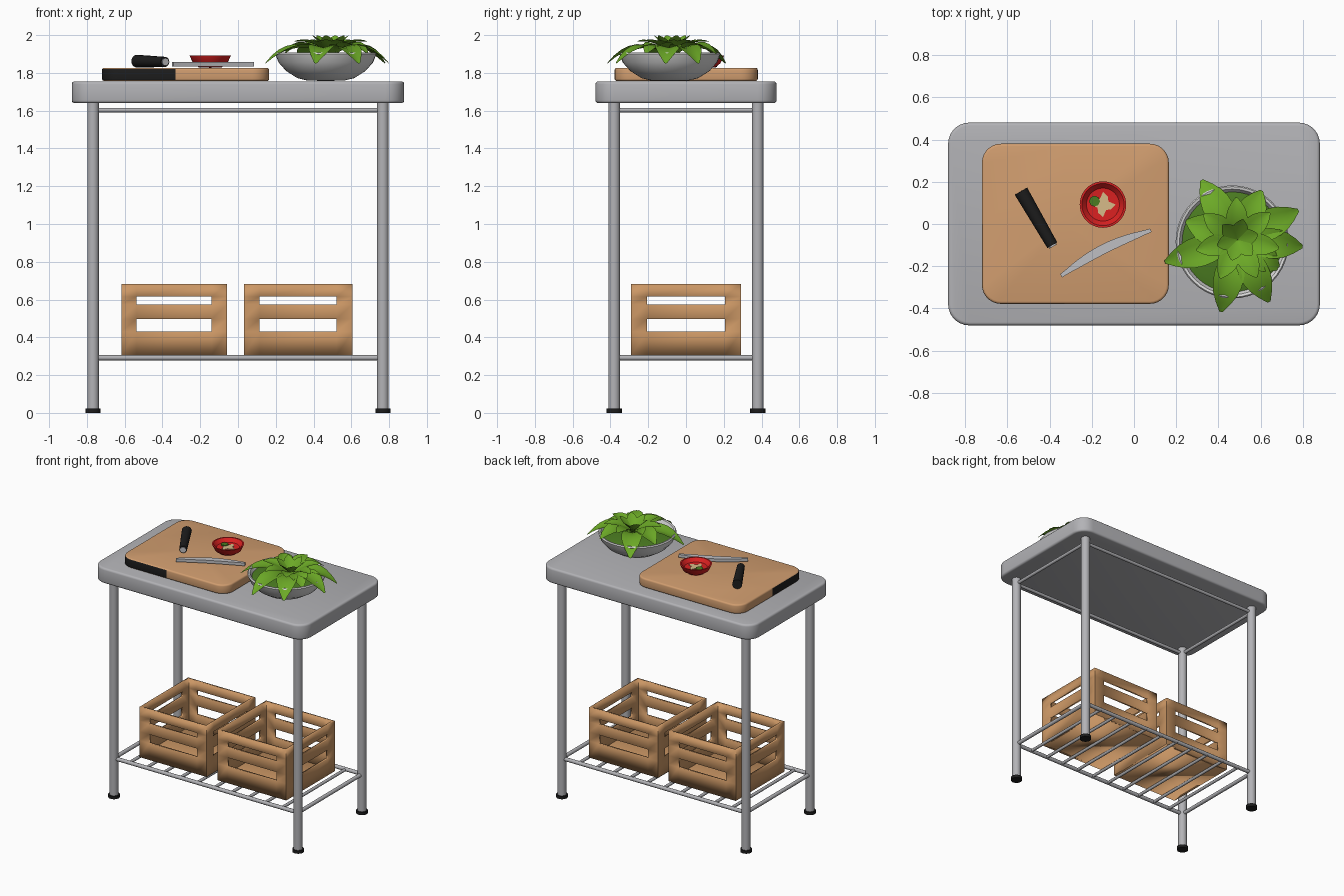
import bpy, bmesh, math
from mathutils import Vector

cube = bpy.data.objects.get("Cube")
if cube:
    bpy.data.objects.remove(cube, do_unlink=True)


def material(name, r, g, b):
    m = bpy.data.materials.new(name)
    m.use_nodes = True
    m.diffuse_color = (r, g, b, 1)
    m.node_tree.nodes["Principled BSDF"].inputs["Base Color"].default_value = (r, g, b, 1)
    return m


GREY = material("painted grey", 0.45, 0.45, 0.47)
PALE = material("pale ceramic", 0.7, 0.7, 0.7)
STEEL = material("blade steel", 0.52, 0.52, 0.54)
WOOD = material("board wood", 0.64, 0.34, 0.16)
CRATE = material("crate wood", 0.6, 0.31, 0.13)
BLACK = material("black", 0.012, 0.012, 0.012)
LEAF = material("leaf green", 0.15, 0.4, 0.02)
MOSS = material("dark green", 0.07, 0.2, 0.015)
RED = material("red", 0.7, 0.015, 0.015)
BEIGE = material("beige", 0.68, 0.5, 0.25)


def finish(bm, name, *mats, angle=40):
    mesh = bpy.data.meshes.new(name)
    bm.to_mesh(mesh)
    bm.free()
    for m in mats:
        mesh.materials.append(m)
    ob = bpy.data.objects.new(name, mesh)
    bpy.context.collection.objects.link(ob)
    bpy.ops.object.select_all(action="DESELECT")
    ob.select_set(True)
    bpy.context.view_layer.objects.active = ob
    bpy.ops.object.shade_smooth_by_angle(angle=math.radians(angle))
    return ob


def rod(name, a, b, r, mat, r2=None, sides=16):
    a, b = Vector(a), Vector(b)
    bm = bmesh.new()
    bmesh.ops.create_cone(bm, cap_ends=True, segments=sides, radius1=r,
                          radius2=r if r2 is None else r2, depth=(b - a).length)
    bm.transform((b - a).to_track_quat("Z", "Y").to_matrix().to_4x4())
    bmesh.ops.translate(bm, verts=bm.verts, vec=(a + b) / 2)
    return finish(bm, name, mat)


def prism(points, z0, z1):
    """Extrude a flat outline upward."""
    bm = bmesh.new()
    face = bm.faces.new([bm.verts.new((x, y, z0)) for x, y in points])
    top = bmesh.ops.extrude_face_region(bm, geom=[face])["geom"]
    bmesh.ops.translate(bm, verts=[v for v in top if isinstance(v, bmesh.types.BMVert)],
                        vec=(0, 0, z1 - z0))
    bmesh.ops.recalc_face_normals(bm, faces=bm.faces)
    return bm


def rounded_slab(x0, x1, y0, y1, z0, z1, r, edge):
    pts = []
    corners = ((x1 - r, y1 - r), (x0 + r, y1 - r), (x0 + r, y0 + r), (x1 - r, y0 + r))
    for k, (cx, cy) in enumerate(corners):
        for i in range(8):
            a = math.pi / 2 * (k + i / 7)
            pts.append((cx + r * math.cos(a), cy + r * math.sin(a)))
    bm = prism(pts, z0, z1)
    sharp = [e for e in bm.edges if e.calc_face_angle(0) > 1]
    bmesh.ops.bevel(bm, geom=sharp, offset=edge, segments=3, profile=0.5, affect="EDGES")
    return bm


def lathe(name, profile, centre, mat, steps=40):
    bm = bmesh.new()
    vs = [bm.verts.new((r, 0, z)) for r, z in profile]
    es = [bm.edges.new(p) for p in zip(vs, vs[1:])]
    bmesh.ops.spin(bm, geom=vs + es, cent=(0, 0, 0), axis=(0, 0, 1),
                   angle=math.tau, steps=steps, use_duplicate=False)
    bmesh.ops.remove_doubles(bm, verts=bm.verts, dist=1e-4)
    bmesh.ops.recalc_face_normals(bm, faces=bm.faces)
    bmesh.ops.translate(bm, verts=bm.verts, vec=(*centre, 0))
    return finish(bm, name, mat)


# Table top, legs and feet
finish(rounded_slab(-0.88, 0.88, -0.48, 0.48, 1.64, 1.755, 0.1, 0.015), "table_top", GREY)
LX, LY = 0.767, 0.38
for sx, side in ((-1, "right"), (1, "left")):
    for sy, end in ((-1, "front"), (1, "back")):
        x, y = sx * LX, sy * LY
        rod(f"{end}_{side}_leg", (x, y, 0.01), (x, y, 1.645), 0.031, GREY, sides=20)
        rod(f"{end}_{side}_foot", (x, y, 0), (x, y, 0.022), 0.04, BLACK, sides=20)

# Upper and lower rail frames
for z, r, label in ((1.603, 0.012, "upper"), (0.292, 0.014, "shelf")):
    for s in (-1, 1):
        rod(f"{label}_long_rail", (-LX, s * LY, z), (LX, s * LY, z), r, GREY, sides=12)
        rod(f"{label}_short_rail", (s * LX, -LY, z), (s * LX, LY, z), r, GREY, sides=12)

# Shelf bars
for i in range(10):
    x = -0.64 + i * 0.141
    rod("shelf_bar", (x, -LY - 0.008, 0.29), (x, LY + 0.008, 0.29), 0.011, GREY, sides=10)


# Slotted crates
def crate(name, cx, hx, hy):
    us = (-1, -0.71, 0.71, 1)
    zs = (0.305, 0.43, 0.497, 0.575, 0.615, 0.683)
    bm = bmesh.new()
    for k in range(4):
        for i in range(3):
            for j in range(5):
                if i == 1 and j in (1, 3):
                    continue
                quad = []
                for u, z in ((us[i], zs[j]), (us[i + 1], zs[j]),
                             (us[i + 1], zs[j + 1]), (us[i], zs[j + 1])):
                    x, y = u, -1
                    for _ in range(k):
                        x, y = -y, x
                    quad.append(bm.verts.new((cx + x * hx, y * hy, z)))
                bm.faces.new(quad)
    bm.faces.new([bm.verts.new((cx + x * hx, y * hy, zs[0]))
                  for x, y in ((-1, -1), (-1, 1), (1, 1), (1, -1))])
    bmesh.ops.remove_doubles(bm, verts=bm.verts, dist=1e-4)
    ob = finish(bm, name, CRATE, angle=30)
    mod = ob.modifiers.new("thickness", "SOLIDIFY")
    mod.thickness, mod.offset, mod.use_even_offset = 0.018, -1, True


crate("right_crate", -0.338, 0.28, 0.29)
crate("left_crate", 0.318, 0.287, 0.29)

# Cutting board with a black grip wrapped round one corner
bm = rounded_slab(-0.72, 0.165, -0.378, 0.38, 1.757, 1.827, 0.09, 0.012)
for co, no in (((-0.33, 0, 0), (1, 0, 0)), ((0, 0, 0), (0, 1, 0))):
    bmesh.ops.bisect_plane(bm, geom=bm.verts[:] + bm.edges[:] + bm.faces[:],
                           plane_co=co, plane_no=no)
for f in bm.faces:
    c = f.calc_center_median()
    if abs(f.normal.z) < 0.3 and c.x < -0.33 and c.y < 0:
        f.material_index = 1
finish(bm, "cutting_board", WOOD, BLACK)

# Knife handle, its end cap and the loose blade
rod("knife_handle", (-0.535, 0.155, 1.862), (-0.387, -0.1, 1.858), 0.034, BLACK, 0.027)
rod("handle_cap", (-0.387, -0.1, 1.858), (-0.383, -0.107, 1.858), 0.02, STEEL)
start, along = Vector((-0.345, -0.245)), Vector((0.425, 0.215))
across = Vector((-along.y, along.x)).normalized()
upper, lower = [], []
for i in range(13):
    t = i / 12
    mid = start + along * t + across * 0.022 * math.sin(math.pi * t)
    w = 0.023 * max(0.15, math.sin(math.pi * t)) ** 0.5
    upper.append(mid + across * w)
    lower.append(mid - across * w)
finish(prism([tuple(p) for p in lower + upper[::-1]], 1.835, 1.857), "knife_blade", STEEL)

# Small red dish with food scraps
DISH = (-0.147, 0.092)
lathe("red_dish", ((0, 1.827), (0.06, 1.829), (0.09, 1.85), (0.11, 1.892),
                   (0.1, 1.892), (0.078, 1.866), (0, 1.862)), DISH, RED)
scrap = []
for i in range(12):
    a, r = math.tau * i / 12, (0.06, 0.03, 0.045)[i % 3]
    scrap.append((DISH[0] + r * math.cos(a), DISH[1] + r * math.sin(a)))
finish(prism(scrap, 1.862, 1.869), "beige_scrap", BEIGE)
rod("green_scrap", (-0.187, 0.108, 1.865), (-0.187, 0.108, 1.874), 0.026, MOSS, sides=8)

# Plant bowl and moss
POT = (0.465, -0.085)
lathe("plant_bowl", ((0, 1.757), (0.1, 1.76), (0.15, 1.772), (0.21, 1.81), (0.25, 1.855),
                     (0.268, 1.9), (0.262, 1.908), (0.25, 1.905), (0.235, 1.875), (0, 1.875)),
      POT, PALE)
lathe("moss", ((0.24, 1.878), (0.2, 1.89), (0, 1.9)), POT, MOSS)


# Rosette of folded leaves in three tiers
def leaf(bm, degrees, reach, width, base, arch, tip):
    a = math.radians(degrees)
    out, side = Vector((math.cos(a), math.sin(a), 0)), Vector((-math.sin(a), math.cos(a), 0))
    rows = []
    for i in range(9):
        t = i / 8
        z = base * (1 - t) ** 2 + 2 * arch * t * (1 - t) + tip * t * t
        w = width * max(0.06, math.sin(math.pi * (0.1 + 0.9 * t ** 1.25))) ** 0.8
        c = Vector((0.49, -0.075, z)) + out * reach * t
        rows.append([bm.verts.new(c + side * s * w + Vector((0, 0, 0.25 * w * abs(s))))
                     for s in (-1, -0.5, 0, 0.5, 1)])
    for p, q in zip(rows, rows[1:]):
        for k in range(4):
            bm.faces.new((p[k], q[k], q[k + 1], p[k + 1]))


bm = bmesh.new()
for degrees, reach in ((121, 0.33), (64, 0.26), (26, 0.32), (-6, 0.31), (-63, 0.33),
                       (-103, 0.35), (197, 0.36), (160, 0.26), (-35, 0.24)):
    leaf(bm, degrees, reach, 0.072, 1.885, 2.0, 1.85 if reach > 0.3 else 1.9)
for i in range(7):
    leaf(bm, 40 + i * 360 / 7, 0.2, 0.05, 1.9, 1.98, 1.965)
for i in range(6):
    leaf(bm, 15 + i * 60, 0.1, 0.036, 1.91, 1.95, 1.998)
finish(bm, "plant_leaves", LEAF, angle=60)
